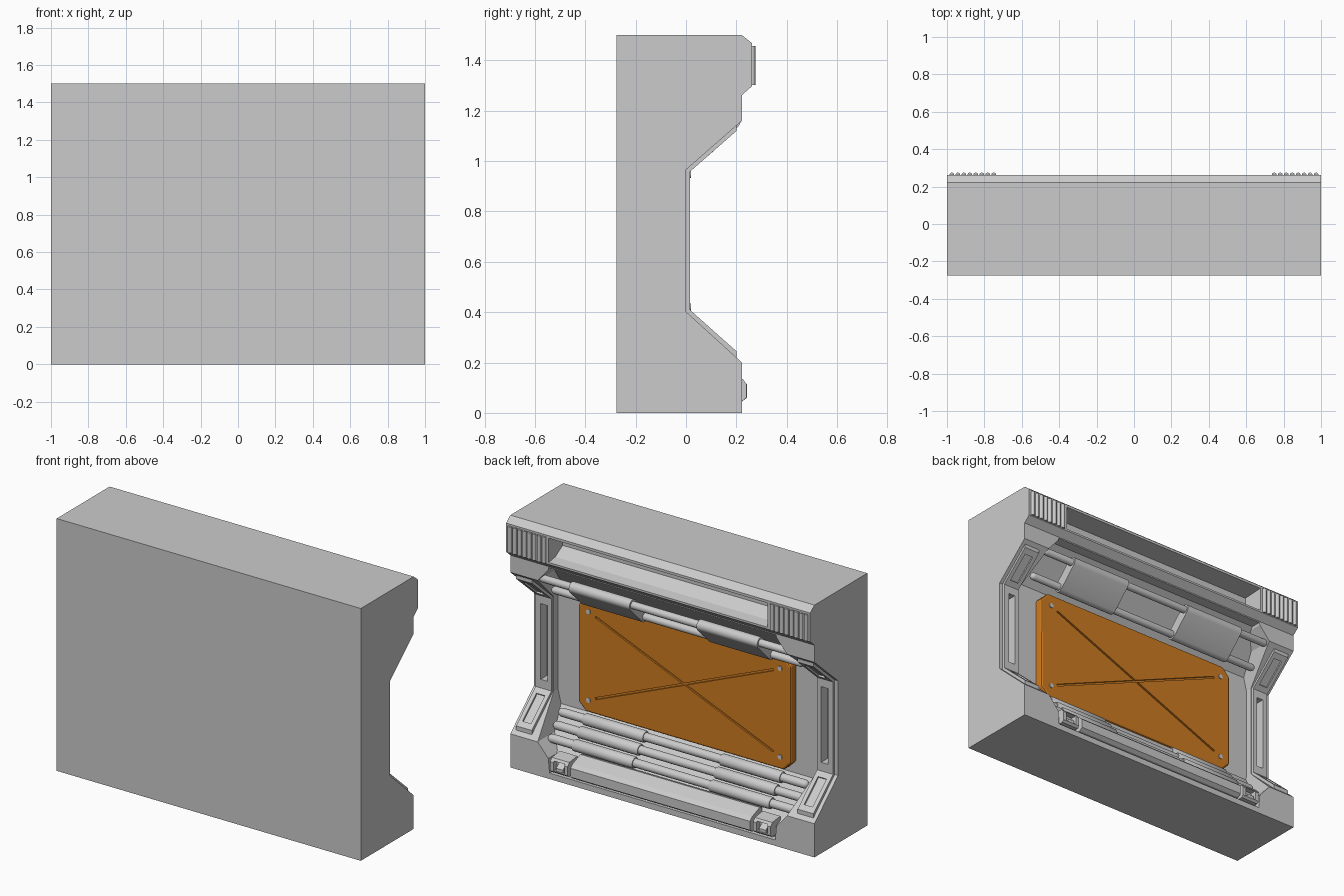
import bpy, bmesh, math
from mathutils import Matrix, Vector

if "Cube" in bpy.data.objects:
    bpy.data.objects.remove(bpy.data.objects["Cube"])


def finish(name, bm):
    bmesh.ops.recalc_face_normals(bm, faces=bm.faces[:])
    me = bpy.data.meshes.new(name)
    bm.to_mesh(me)
    bm.free()
    ob = bpy.data.objects.new(name, me)
    bpy.context.collection.objects.link(ob)
    return ob


def prism(name, pts, a, b, axis='x'):
    """Extrude a (y,z) profile along x, or an (x,z) profile along y."""
    bm = bmesh.new()
    rings = []
    for t in (a, b):
        rings.append([bm.verts.new((t, p, q) if axis == 'x' else (p, t, q)) for p, q in pts])
    n = len(pts)
    bm.faces.new(rings[0])
    bm.faces.new(rings[1])
    for i in range(n):
        j = (i + 1) % n
        bm.faces.new((rings[0][i], rings[0][j], rings[1][j], rings[1][i]))
    return finish(name, bm)


def apply(ob):
    bpy.context.view_layer.objects.active = ob
    for o in bpy.context.selected_objects:
        o.select_set(False)
    ob.select_set(True)
    for m in list(ob.modifiers):
        bpy.ops.object.modifier_apply(modifier=m.name)


def mirror(ob):
    ob.modifiers.new('mirror', 'MIRROR')
    apply(ob)
    return ob


def boolean(ob, cutter, op='DIFFERENCE', keep=False):
    m = ob.modifiers.new('cut', 'BOOLEAN')
    m.operation, m.object, m.solver = op, cutter, 'EXACT'
    apply(ob)
    if not keep:
        bpy.data.objects.remove(cutter)


def smooth(ob):
    apply(ob)
    bpy.ops.object.shade_smooth_by_angle(angle=math.radians(35))


def pipe(name, y, z, prof, n=16):
    """Lathe (x, radius) pairs around an x-parallel axis."""
    bm = bmesh.new()
    prev = None
    for x, r in prof:
        ring = [bm.verts.new((x, y + r * math.cos(2 * math.pi * i / n),
                              z + r * math.sin(2 * math.pi * i / n))) for i in range(n)]
        if prev:
            for i in range(n):
                j = (i + 1) % n
                bm.faces.new((prev[i], prev[j], ring[j], ring[i]))
        else:
            bm.faces.new(ring)
        prev = ring
    bm.faces.new(prev)
    ob = finish(name, bm)
    smooth(ob)
    return ob


def cylinder(name, r, depth, loc, along_y=False, n=12):
    bm = bmesh.new()
    mat = Matrix.Translation(loc)
    if along_y:
        mat = mat @ Matrix.Rotation(math.pi / 2, 4, 'X')
    bmesh.ops.create_cone(bm, cap_ends=True, segments=n, radius1=r, radius2=r, depth=depth, matrix=mat)
    ob = finish(name, bm)
    smooth(ob)
    return ob


# wall body with a stepped profile
body = prism('wall_body', [(-.275, 0), (.222, 0), (.222, .2), (0, .402), (0, .965), (.222, 1.16),
                           (.222, 1.262), (.262, 1.297), (.262, 1.468), (.222, 1.5), (-.275, 1.5)], -1, 1)

# central recess: depth profile intersected with the opening outline
recess = prism('recess_cutter', [(.4, .035), (.19, .035), (.19, .1), (.124, .13), (-.04, .32),
                                 (-.04, 1.045), (.11, 1.215), (.16, 1.255), (.4, 1.255)], -.95, .95)
half = [(.74, .01), (.75, .12), (.82, .2), (.87, .402), (.87, .965), (.82, 1.16), (.75, 1.24), (.74, 1.3)]
outline = prism('outline_cutter', half + [(-x, z) for x, z in reversed(half)], -.3, .6, 'y')
boolean(recess, outline, 'INTERSECT')
boolean(body, recess)

# long slot in the header
boolean(body, prism('slot_cutter', [(.3, 1.303), (.3, 1.455), (.13, 1.445), (.13, 1.36), (.2, 1.318)], -.72, .72))

# raised side frames with slots
rib = prism('side_frame', [(.2, .218), (.2, .245), (.016, .409), (.016, .958), (.2, 1.119), (.2, 1.142),
                           (-.01, .962), (-.01, .405)], .874, .978)
column_cut = mirror(prism('column_cutter', [(-.045, .46), (.1, .46), (.1, .91), (-.045, .91)], .9, .945))
boolean(rib, column_cut, keep=True)
boolean(body, column_cut)
for leg in ([(.036, .378), (.076, .423), (.21, .305), (.165, .261)],
            [(.036, .988), (.076, .943), (.21, 1.058), (.165, 1.102)]):
    boolean(rib, prism('leg_cutter', leg, .898, .954))
mirror(rib)

# fluted ridges at both ends of the header
for s in (-1, 1):
    for i in range(8):
        cylinder('header_ridge', .0125, .155, (s * (.75 + i * .032), .2625, 1.379))

# orange centre panel with clipped corners and crossed grooves
w, h, c, zc = .70, .337, .05, .683
panel = prism('orange_panel', [(-w + c, zc - h), (w - c, zc - h), (w, zc - h + c), (w, zc + h - c),
                               (w - c, zc + h), (-w + c, zc + h), (-w, zc + h - c), (-w, zc - h + c)],
              -.045, .015, 'y')
bev = panel.modifiers.new('bevel', 'BEVEL')
bev.width, bev.segments = .012, 2
apply(panel)
for s in (-1, 1):
    d = Vector((.585, s * .243))
    n = Vector((-d.y, d.x)).normalized() * .006
    boolean(panel, prism('groove_cutter', [(p.x, p.y + zc) for p in (d + n, n - d, -d - n, d - n)],
                         .006, .05, 'y'))
orange = bpy.data.materials.new('orange_paint')
orange.diffuse_color = (.62, .2, .015, 1)
orange.use_nodes = True
orange.node_tree.nodes["Principled BSDF"].inputs["Base Color"].default_value = orange.diffuse_color
panel.data.materials.clear()
panel.data.materials.append(orange)
for x in (-.63, .63):
    for z in (.42, .946):
        cylinder('panel_bolt', .014, .02, (x, .01, z), True)


# pipes: three below, two above
def pipe_profile(end, r, sleeve=None):
    right = []
    if sleeve:
        right += [(.25, r), (.25, sleeve - .004), (.256, sleeve), (.644, sleeve), (.65, sleeve - .004), (.65, r)]
    right += [(end - r * (1 - math.sin(a)), r * math.cos(a)) for a in (0, .4, .8, 1.15, 1.5)]
    return [(-x, q) for x, q in reversed(right)] + right


for y, z in ((.02, .305), (.07, .247), (.12, .189)):
    pipe('lower_pipe', y, z, pipe_profile(.82, .025, .034))
top = ((.072, 1.048), (.185, 1.16))
for y, z in top:
    pipe('upper_pipe', y, z, pipe_profile(.83, .022))

# rounded clamps wrapping the upper pipes
ang = math.atan2(top[1][1] - top[0][1], top[1][0] - top[0][0])
pts = []
for (y, z), start in ((top[1], ang - math.pi / 2), (top[0], ang + math.pi / 2)):
    for i in range(9):
        a = start + math.pi * i / 8
        pts.append((y + .032 * math.cos(a), z + .032 * math.sin(a)))
smooth(mirror(prism('upper_clamp', pts, .22, .62)))

# sill block and latches at the bottom
prism('sill_block', [(.13, .04), (.222, .045), (.243, .06), (.243, .113), (.222, .132), (.15, .16), (.13, .155)],
      -.59, .59)
latch = prism('latch', [(.15, .05), (.228, .05), (.24, .062), (.24, .115), (.225, .135), (.15, .145)], .61, .725)
boolean(latch, prism('latch_cutter', [(.215, .066), (.3, .066), (.3, .122), (.2, .122)], .632, .703))
mirror(latch)
mirror(prism('latch_tongue', [(.2, .066), (.236, .066), (.236, .084), (.205, .105)], .645, .69))
